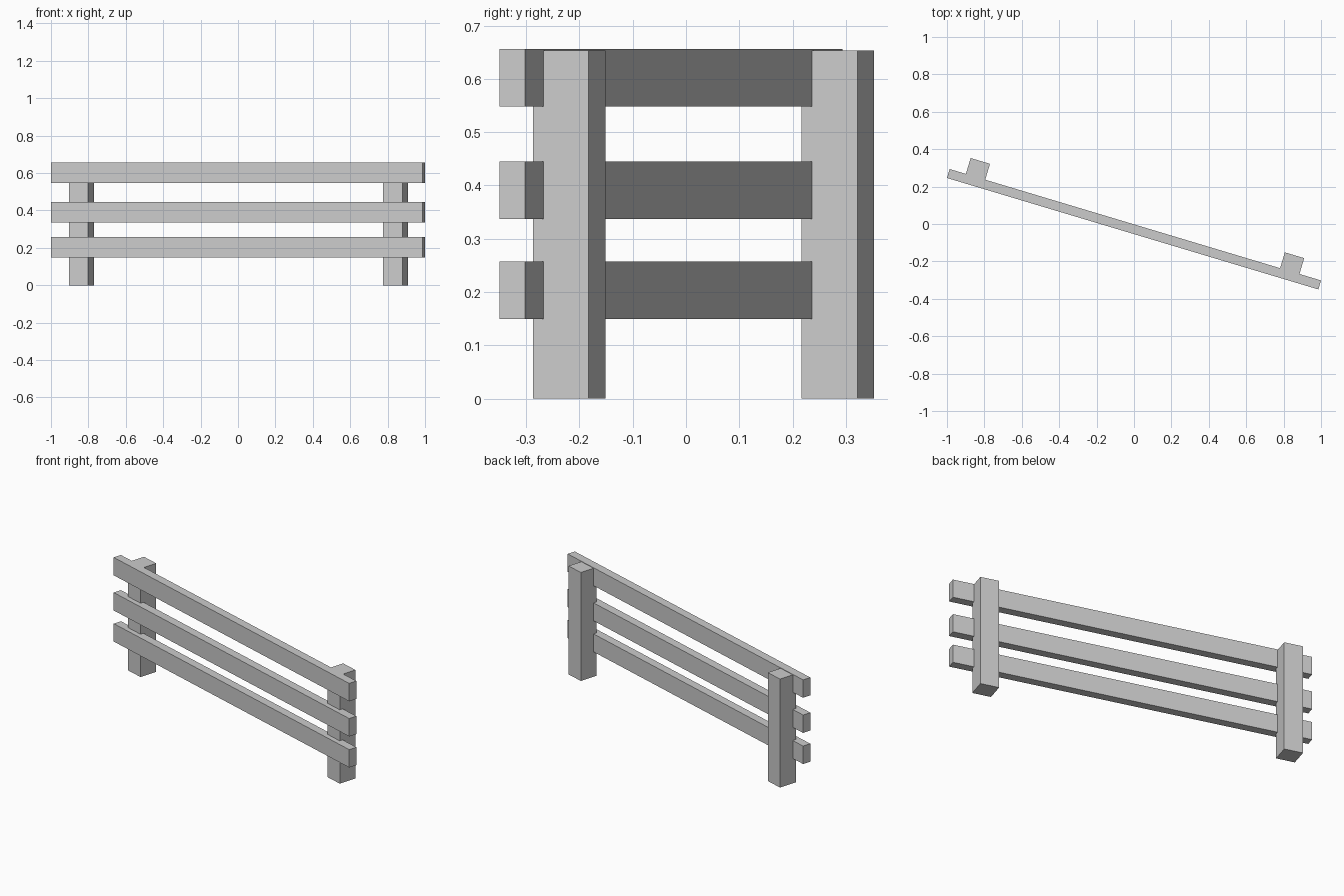
import bpy
from math import radians
from mathutils import Matrix

if "Cube" in bpy.data.objects:
    bpy.data.objects.remove(bpy.data.objects["Cube"])

# The whole fence is turned slightly about z
FRAME = Matrix.Translation((0, -0.028, 0)) @ Matrix.Rotation(radians(-16.7), 4, 'Z')


def box(name, center, size):
    bpy.ops.mesh.primitive_cube_add(size=1)
    ob = bpy.context.object
    ob.name = name
    ob.data.transform(Matrix.Diagonal((*size, 1)))
    ob.matrix_world = FRAME @ Matrix.Translation(center)
    return ob


# Three horizontal rails
for name, z in (("lower_rail", 0.2035), ("middle_rail", 0.3905), ("upper_rail", 0.602)):
    box(name, (0, 0, z), (2.073, 0.05, 0.108))

# Two square posts behind, let slightly into the rails
for name, side in (("left_post", -1), ("right_post", 1)):
    box(name, (side * 0.877 - 0.015, 0.059, 0.3265), (0.108, 0.109, 0.653))
